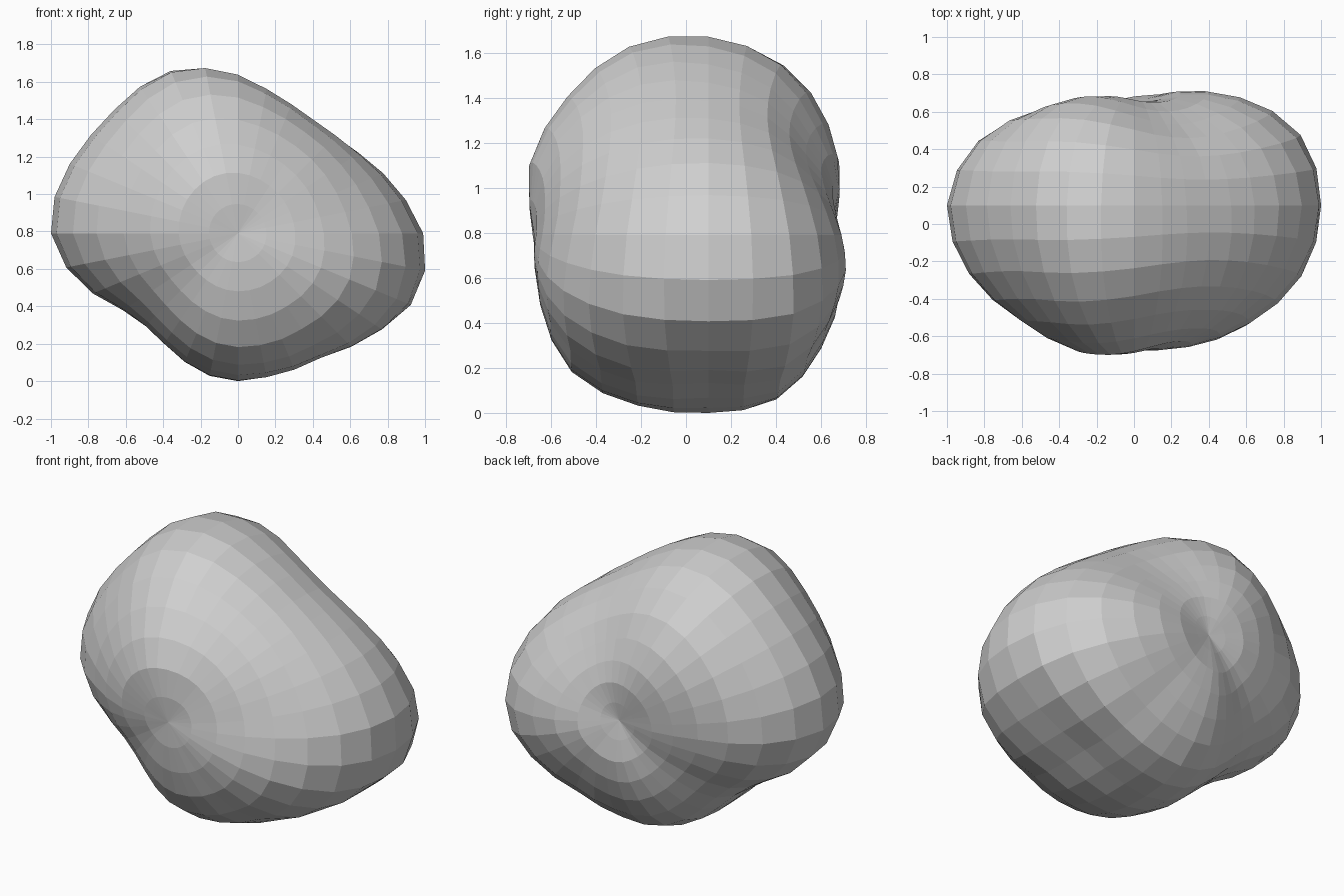
import bpy
import bmesh
from math import sin, cos, pi, tau
from mathutils import Vector

if "Cube" in bpy.data.objects:
    bpy.data.objects.remove(bpy.data.objects["Cube"], do_unlink=True)

SEGMENTS, RINGS = 32, 16
CENTRE = Vector((0, .1, .8))
FRONT_POLE, BACK_POLE = .775, .545

# Outline radius around the widest ring, anticlockwise from +x
outline = [.99, .915, .84, .775, .735, .72, .735, .775,
           .84, .9, .94, .943, .935, .946, .973, 1.0,
           1.0, .936, .84, .74, .7, .71, .744, .777,
           .79, .783, .782, .79, .848, .925, 1.0, 1.02]

# Radius in eight directions, anticlockwise from +x, front pole to back pole
belts = [
    [FRONT_POLE] * 8,
    [.80, .79, .845, .86, .83, .785, .81, .82],
    [.86, .79, .86, .885, .865, .77, .86, .89],
    [.95, .77, .88, .92, .955, .73, .82, .90],
    outline[::4],
    [.94, .70, .78, .89, .90, .70, .79, .89],
    [.79, .625, .675, .77, .71, .635, .71, .76],
    [.64, .60, .61, .63, .61, .58, .63, .65],
    [BACK_POLE] * 8,
]


def cubic(a, b, c, d, t):
    """Smooth curve through b and c."""
    return b + t / 2 * (c - a + t * (2 * a - 5 * b + 4 * c - d
                                     + t * (3 * (b - c) + d - a)))


def around(values, angle):
    """Read a closed ring of control values at any angle."""
    place = angle / tau * len(values)
    i = int(place)
    near = [values[(i + k) % len(values)] for k in (-1, 0, 1, 2)]
    return cubic(*near, place - i)


def surface_point(segment, phi):
    """Point of the lumpy body; phi runs from the front pole to the back."""
    angle = tau * segment / SEGMENTS
    chain = [around(belt, angle) for belt in belts]
    chain = [chain[1]] + chain + [chain[-2]]
    place = phi / pi * (len(belts) - 1)
    i = int(place)
    radius = cubic(*chain[i:i + 4], place - i)
    # Finer outline detail fades out towards the poles
    detail = outline[segment] - around(outline[::4], angle)
    radius += detail * sin(phi) ** 2
    across = radius * sin(phi)
    return CENTRE + Vector((across * cos(angle), -radius * cos(phi),
                            across * sin(angle)))


# Rock body: rings of faces running from the front pole to the back pole
bm = bmesh.new()
rings = [[bm.verts.new(surface_point(s, pi * r / RINGS)) for s in range(SEGMENTS)]
         for r in range(1, RINGS)]
poles = [bm.verts.new(CENTRE + Vector((0, y, 0))) for y in (-FRONT_POLE, BACK_POLE)]
for s in range(SEGMENTS):
    t = (s + 1) % SEGMENTS
    bm.faces.new((poles[0], rings[0][s], rings[0][t]))
    bm.faces.new((poles[1], rings[-1][t], rings[-1][s]))
    for near, far in zip(rings, rings[1:]):
        bm.faces.new((near[s], far[s], far[t], near[t]))
bmesh.ops.recalc_face_normals(bm, faces=bm.faces)

# Rest it on the ground
lowest = min(v.co.z for v in bm.verts)
bmesh.ops.translate(bm, verts=bm.verts, vec=(0, 0, -lowest))

mesh = bpy.data.meshes.new("rock")
bm.to_mesh(mesh)
bm.free()
rock = bpy.data.objects.new("rock", mesh)
bpy.context.collection.objects.link(rock)

# Plain grey stone
stone = bpy.data.materials.new("stone_grey")
stone.use_nodes = True
colour = (.63, .63, .63, 1)
stone.diffuse_color = colour
for node in stone.node_tree.nodes:
    if node.type == "BSDF_PRINCIPLED":
        node.inputs["Base Color"].default_value = colour
mesh.materials.append(stone)
